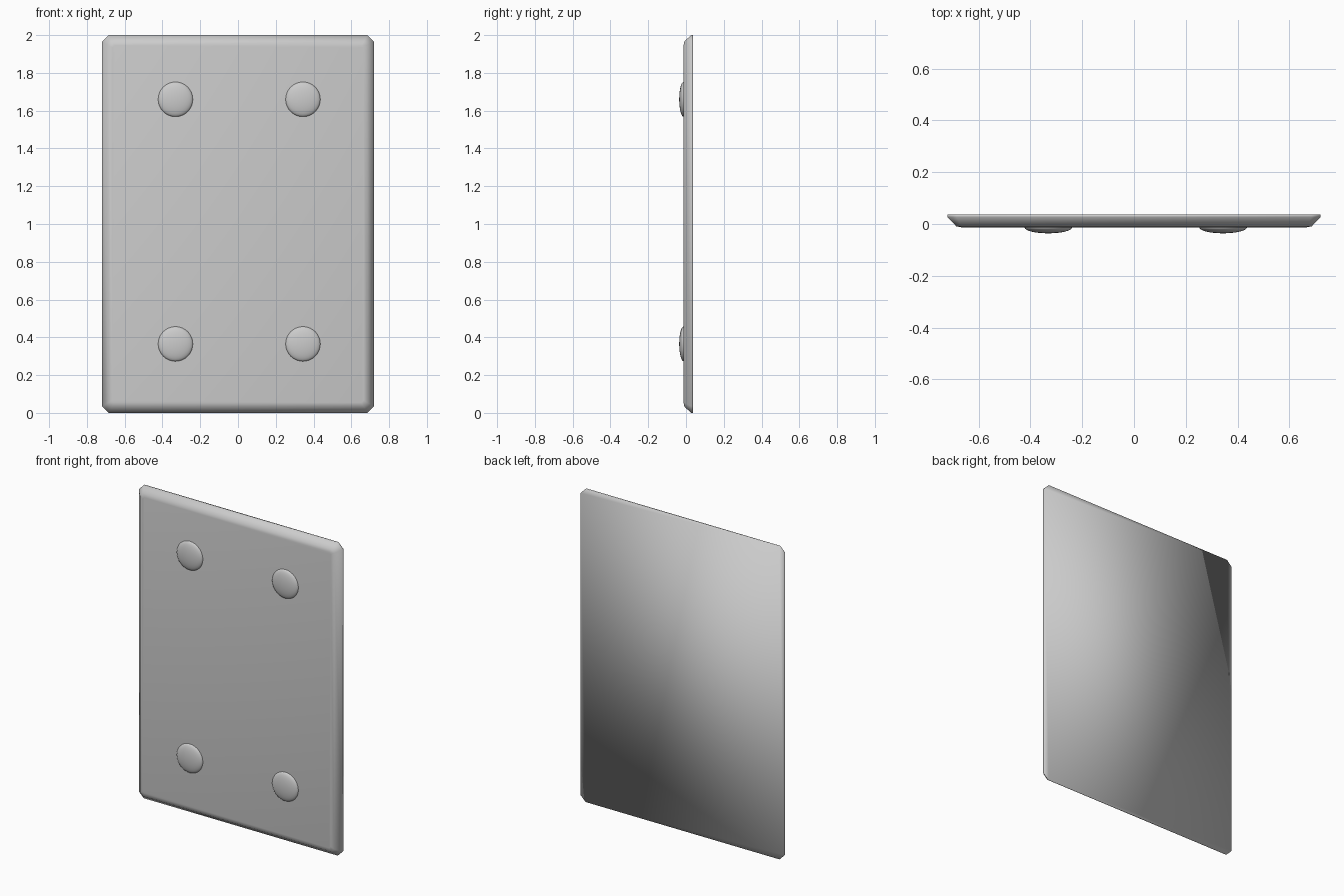
import bpy, bmesh
from math import pi
from mathutils import Matrix

if "Cube" in bpy.data.objects:
    bpy.data.objects.remove(bpy.data.objects["Cube"])

W, H = 0.72, 2.0
FRONT, BACK = -0.013, 0.036


def make_object(name, bm):
    bmesh.ops.recalc_face_normals(bm, faces=bm.faces)
    for f in bm.faces:
        f.smooth = True
    mesh = bpy.data.meshes.new(name)
    bm.to_mesh(mesh)
    bm.free()
    obj = bpy.data.objects.new(name, mesh)
    bpy.context.collection.objects.link(obj)
    return obj


def outline(inset, cut):
    # Rectangle with clipped corners in x, z
    w, lo, hi = W - inset, inset, H - inset
    return [(w, lo + cut), (w, hi - cut), (w - cut, hi), (cut - w, hi),
            (-w, hi - cut), (-w, lo + cut), (cut - w, lo), (w - cut, lo)]


# Plate: stacked outlines from the back face to the bevelled front
bm = bmesh.new()
rings = []
for y, inset, cut in [(BACK, 0, 0.035), (0.027, 0, 0.035),
                      (-0.009, 0.034, 0.02), (FRONT, 0.055, 0.012)]:
    rings.append([bm.verts.new((x, y, z)) for x, z in outline(inset, cut)])
for a, b in zip(rings, rings[1:]):
    for i in range(8):
        j = (i + 1) % 8
        bm.faces.new((a[i], a[j], b[j], b[i]))
bm.faces.new(rings[0])
bm.faces.new(rings[-1])
make_object("plate", bm)

# Rivets: flattened half spheres on the front face
for z in (0.365, 1.66):
    for x in (-0.331, 0.344):
        bm = bmesh.new()
        bmesh.ops.create_uvsphere(bm, u_segments=32, v_segments=16, radius=1)
        bmesh.ops.delete(bm, geom=[v for v in bm.verts if v.co.z < -0.01],
                         context='VERTS')
        bm.transform(Matrix.Translation((x, FRONT, z))
                     @ Matrix.Rotation(pi / 2, 4, 'X')
                     @ Matrix.Diagonal((0.092, 0.092, 0.023, 1)))
        make_object("rivet", bm)
